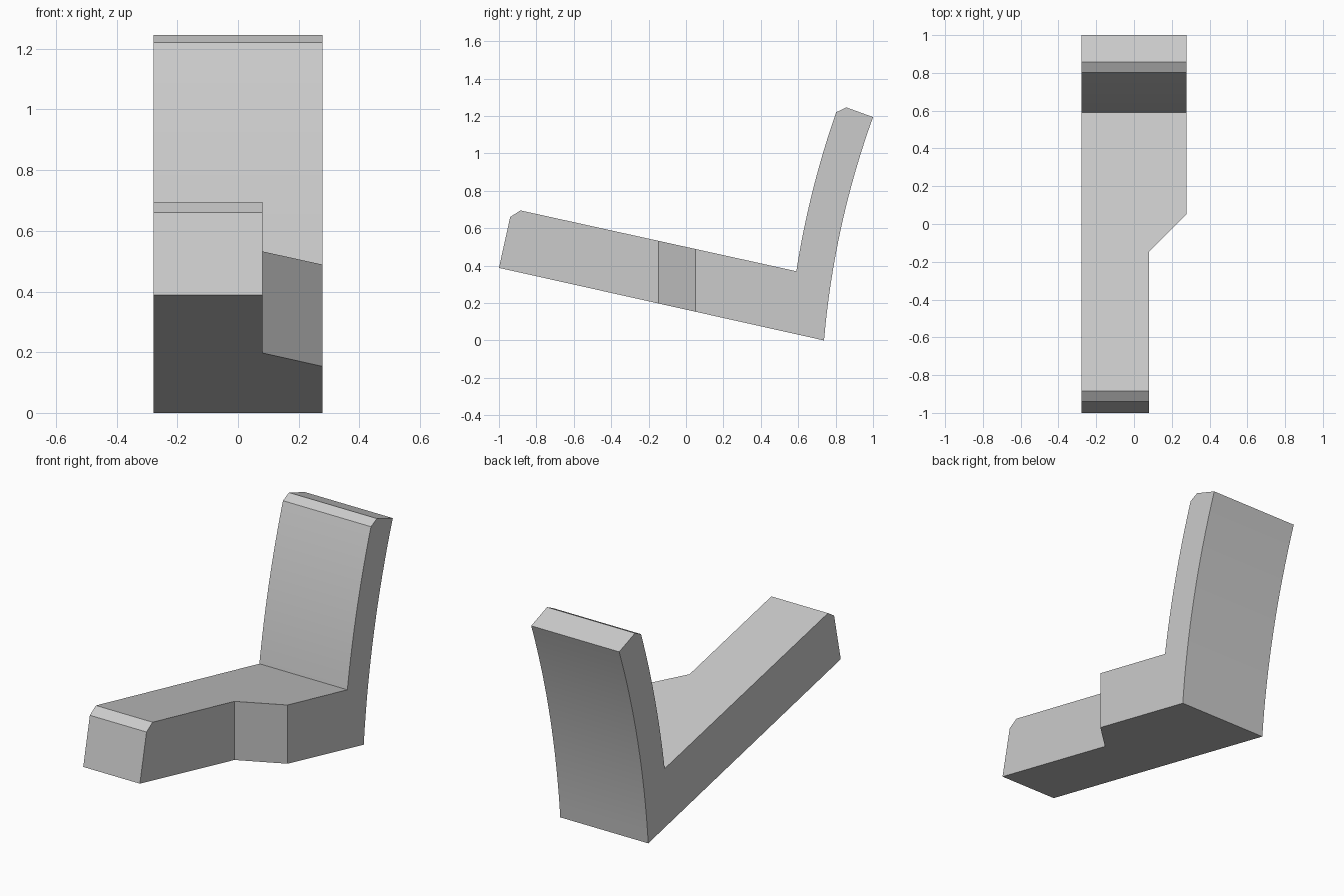
import bpy
import bmesh
from math import sin, cos, tan, radians
from mathutils import Vector

cube = bpy.data.objects.get("Cube")
if cube:
    bpy.data.objects.remove(cube, do_unlink=True)

HALF = 0.278      # half width of the seat
STEPS = 16        # segments along the curved backrest

grey = bpy.data.materials.new("neutral grey")
grey.use_nodes = True
colour = (0.6, 0.6, 0.6, 1)
grey.diffuse_color = colour
grey.node_tree.nodes["Principled BSDF"].inputs["Base Color"].default_value = colour


def arc(start, end, turn):
    """Circular arc between two points, turning clockwise by an angle in degrees."""
    a, b = Vector(start), Vector(end)
    half = radians(turn) / 2
    chord = b - a
    side = Vector((chord.y, -chord.x))
    centre = (a + b) / 2 + side / (2 * tan(half))
    x, y = a - centre
    points = []
    for i in range(STEPS + 1):
        t = -2 * half * i / STEPS
        points.append((centre.x + x * cos(t) - y * sin(t),
                       centre.y + x * sin(t) + y * cos(t)))
    return points


def prism(name, outline, sweep):
    """Close an outline of 3D points into a solid along the sweep vector."""
    bm = bmesh.new()
    face = bm.faces.new([bm.verts.new(p) for p in outline])
    result = bmesh.ops.extrude_face_region(bm, geom=[face])
    verts = [v for v in result["geom"] if isinstance(v, bmesh.types.BMVert)]
    bmesh.ops.translate(bm, verts=verts, vec=sweep)
    bmesh.ops.recalc_face_normals(bm, faces=bm.faces)
    mesh = bpy.data.meshes.new(name)
    bm.to_mesh(mesh)
    bm.free()
    mesh.materials.append(grey)
    obj = bpy.data.objects.new(name, mesh)
    bpy.context.collection.objects.link(obj)
    return obj


# Side profile: sloping seat with bevelled nose, then the curved backrest
profile = [(-1, 0.388), (-0.94, 0.66), (-0.885, 0.695)]
profile += arc((0.59, 0.37), (0.803, 1.22), 10.4)
profile += [(0.857, 1.246)]
profile += reversed(arc((0.738, 0), (1, 1.194), 15))
seat = prism("seat_and_backrest", [(-HALF, y, z) for y, z in profile],
             (2 * HALF, 0, 0))

# Notch narrowing the front of the seat on its left side
notch = [(0.08, -1.2), (0.08, -0.147), (0.48, 0.253), (0.48, -1.2)]
cutter = prism("notch_cutter", [(x, y, -0.5) for x, y in notch], (0, 0, 2))
cutter.hide_render = True

cut = seat.modifiers.new("notch", "BOOLEAN")
cut.operation = "DIFFERENCE"
cut.solver = "EXACT"
cut.object = cutter

bpy.ops.object.select_all(action="DESELECT")
seat.select_set(True)
bpy.context.view_layer.objects.active = seat
bpy.ops.object.modifier_apply(modifier=cut.name)
bpy.data.objects.remove(cutter, do_unlink=True)
bpy.ops.object.shade_smooth_by_angle(angle=radians(15))
